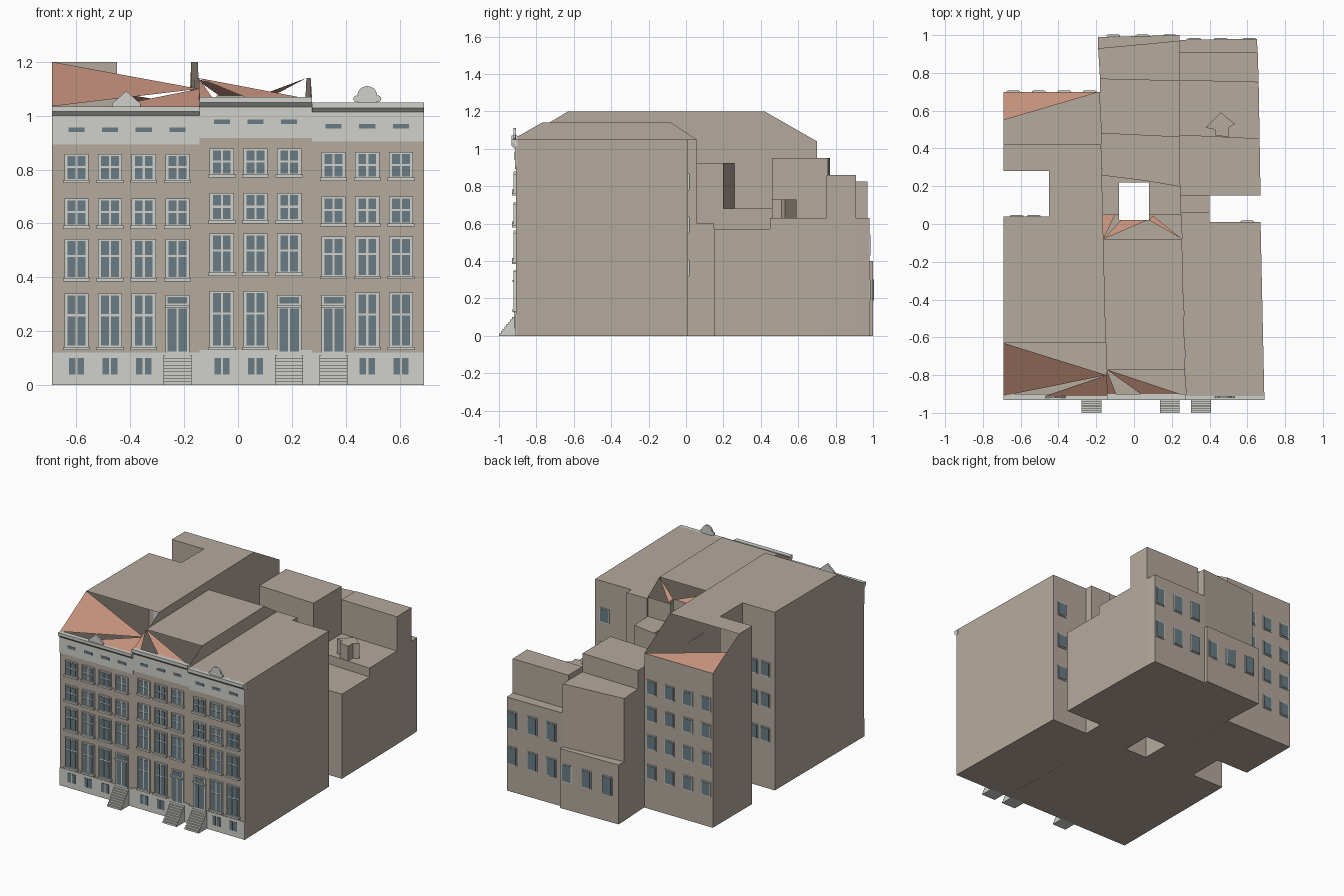
import bpy, bmesh, math
from mathutils import Matrix, Vector

cube = bpy.data.objects.get("Cube")
if cube:
    bpy.data.objects.remove(cube, do_unlink=True)


def material(name, rgb):
    m = bpy.data.materials.new(name)
    m.use_nodes = True
    m.diffuse_color = (*rgb, 1)
    m.node_tree.nodes["Principled BSDF"].inputs["Base Color"].default_value = (*rgb, 1)
    return m


TAN = material("tan_wall", (0.46, 0.40, 0.34))
TRIM = material("pale_stone", (0.63, 0.63, 0.60))
GLASS = material("blue_grey_glass", (0.14, 0.20, 0.23))
TILE = material("terracotta_tile", (0.55, 0.28, 0.20))


def finish(name, bm, mat):
    mesh = bpy.data.meshes.new(name)
    bm.to_mesh(mesh)
    bm.free()
    mesh.materials.append(mat)
    ob = bpy.data.objects.new(name, mesh)
    bpy.context.scene.collection.objects.link(ob)


def box(bm, x0, x1, y0, y1, z0, z1):
    mid = Vector((x0 + x1, y0 + y1, z0 + z1)) / 2
    size = Matrix.Diagonal((x1 - x0, abs(y1 - y0), z1 - z0, 1))
    bmesh.ops.create_cube(bm, size=1, matrix=Matrix.Translation(mid) @ size)


def polygons(name, polys, h, mat):
    """Roof faces whose height follows h(y)."""
    bm = bmesh.new()
    for p in polys:
        bm.faces.new([bm.verts.new((x, y, h(y))) for x, y in p])
    finish(name, bm, mat)


def shell(name, plan, h, roof=True):
    """Walls and floor over a counter-clockwise plan, with an optional flat roof."""
    top = h if callable(h) else lambda y: h
    bm = bmesh.new()
    low = [bm.verts.new((x, y, 0)) for x, y in plan]
    high = [bm.verts.new((x, y, top(y))) for x, y in plan]
    n = len(plan)
    for i in range(n):
        j = (i + 1) % n
        bm.faces.new((low[i], low[j], high[j], high[i]))
    bm.faces.new(low[::-1])
    if roof:
        bm.faces.new(high)
    finish(name, bm, TAN)


def extrude_profile(name, pts, place, depth, mat):
    """Flat profile placed in space by a function, then pushed along depth."""
    bm = bmesh.new()
    f = bm.faces.new([bm.verts.new(place(a, b)) for a, b in pts])
    new = bmesh.ops.extrude_face_region(bm, geom=[f])["geom"]
    bmesh.ops.translate(bm, vec=depth, verts=[v for v in new if isinstance(v, bmesh.types.BMVert)])
    bmesh.ops.recalc_face_normals(bm, faces=bm.faces)
    finish(name, bm, mat)


def ramp(*keys):
    def h(y):
        for (a, za), (b, zb) in zip(keys, keys[1:]):
            if y <= b:
                return za + (zb - za) * (y - a) / (b - a)
        return keys[-1][1]
    return h


FRONT = -0.91

# Right-hand house: tall ridge, side court and partly open roof slopes
h_right = ramp((FRONT, 1.035), (-0.63, 1.2), (0.42, 1.2), (0.7, 1.04))
court = [(-0.69, 0.28), (-0.45, 0.28), (-0.45, 0.04), (-0.69, 0.04)]
shell("right_house_walls", [(-0.69, FRONT), (-0.143, FRONT), (-0.149, -0.63), (-0.174, 0.42),
      (-0.18, 0.7), (-0.69, 0.7), (-0.69, 0.42)] + court + [(-0.69, -0.63)], h_right, False)
polygons("right_house_flat_roof", [[(-0.69, -0.63), (-0.149, -0.63), (-0.174, 0.42),
         (-0.69, 0.42)] + court], h_right, TAN)
polygons("right_house_tiles", [
    [(-0.69, FRONT), (-0.145, -0.8), (-0.69, -0.63)],
    [(-0.47, FRONT), (-0.143, FRONT), (-0.145, -0.8)],
    [(-0.18, 0.7), (-0.69, 0.7), (-0.69, 0.55)]], h_right, TILE)

# Middle house: lower ridge with broken slopes, light well at the back
h_mid = ramp((FRONT, 1.06), (-0.77, 1.14), (-0.08, 1.14), (0.05, 1.055))
shell("middle_house_walls", [(-0.143, FRONT), (0.275, FRONT), (0.27, -0.77), (0.254, -0.08),
      (0.25, 0.05), (0.08, 0.05), (0.08, 0.02), (-0.08, 0.02), (-0.08, 0.05), (-0.167, 0.05),
      (-0.162, -0.08), (-0.146, -0.77)], h_mid, False)
polygons("middle_house_flat_roof", [[(-0.146, -0.77), (0.27, -0.77), (0.254, -0.08),
         (-0.162, -0.08)]], h_mid, TAN)
polygons("middle_house_tiles", [
    [(-0.143, FRONT), (-0.09, FRONT), (-0.146, -0.77)],
    [(0.05, FRONT), (0.275, FRONT), (-0.146, -0.77)],
    [(-0.162, -0.08), (-0.1, 0.05), (-0.167, 0.05)],
    [(-0.162, -0.08), (0.07, 0.02), (-0.07, 0.02)],
    [(0.08, 0.02), (0.254, -0.08), (0.1, 0.045)]], h_mid, TILE)

# Left-hand house: flat roof
shell("left_house", [(0.275, FRONT), (0.69, FRONT), (0.67, 0.01), (0.4, 0.01), (0.4, 0.06),
      (0.25, 0.06)], 1.05)

# Stepped rear wings
shell("light_well_wing", [(-0.17, 0.05), (-0.08, 0.05), (-0.08, 0.22), (0.08, 0.22),
      (0.08, 0.05), (0.25, 0.05), (0.245, 0.2), (0.07, 0.23), (-0.17, 0.26)], 0.925)
shell("link_wing", [(-0.17, 0.26), (0.07, 0.23), (0.245, 0.2), (0.24, 0.46), (-0.175, 0.48)], 0.68)
shell("tall_rear_wing", [(-0.175, 0.48), (0.24, 0.46), (0.24, 0.76), (-0.18, 0.77)], 0.95)
shell("mid_rear_wing", [(-0.18, 0.77), (0.24, 0.76), (0.24, 0.97), (-0.19, 0.93)], 0.825)
shell("low_rear_wing", [(-0.19, 0.93), (0.24, 0.97), (0.24, 1.0), (-0.19, 0.99)], 0.4)
shell("side_passage", [(0.25, 0.06), (0.4, 0.06), (0.4, 0.15), (0.245, 0.15)], 0.6)
shell("low_terrace", [(0.245, 0.15), (0.67, 0.15), (0.665, 0.45), (0.24, 0.47)], 0.57)
shell("upper_terrace", [(0.24, 0.47), (0.665, 0.45), (0.66, 0.75), (0.24, 0.76)], 0.63)
shell("left_rear_block", [(0.24, 0.76), (0.66, 0.75), (0.655, 0.91), (0.24, 0.91)], 0.86)
shell("left_rear_ledge", [(0.24, 0.91), (0.655, 0.91), (0.65, 0.98), (0.24, 0.975)], 0.63)
shell("terrace_chimney", [(0.43, 0.47), (0.5, 0.46), (0.5, 0.51), (0.535, 0.53), (0.46, 0.59),
      (0.38, 0.51), (0.43, 0.5)], 0.73)

frames, glass, sills, bands, steps = (bmesh.new() for _ in range(5))


def panes(x, w, rows, y, out):
    """Two columns of glass for each height range."""
    for z0, z1 in rows:
        for s in (-1, 1):
            cx = x + s * w / 4
            box(glass, cx - w / 4 + 0.004, cx + w / 4 - 0.004, y, y + out, z0, z1)


def street_window(x, z0, z1, split):
    box(frames, x - 0.042, x + 0.042, FRONT + 0.01, FRONT - 0.008, z0, z1 + 0.008)
    box(sills, x - 0.05, x + 0.05, FRONT + 0.01, FRONT - 0.02, z0 - 0.01, z0 + 0.002)
    for s in (-1, 1):
        box(frames, x + s * 0.042 - 0.003, x + s * 0.042 + 0.003, FRONT, FRONT - 0.013, z0, z1 + 0.008)
    zs = z0 + (z1 - z0) * split
    panes(x, 0.074, [(z0 + 0.006, zs - 0.004), (zs + 0.004, z1)], FRONT, -0.011)


def entrance(x, top):
    box(frames, x - 0.045, x + 0.045, FRONT + 0.01, FRONT - 0.008, 0.11, top)
    box(sills, x - 0.046, x + 0.046, FRONT, FRONT - 0.018, 0.288, 0.298)
    panes(x, 0.08, [(0.125, 0.285)], FRONT, -0.011)
    box(glass, x - 0.036, x + 0.036, FRONT, FRONT - 0.011, 0.302, top - 0.008)
    n = 9
    for i in range(n):
        box(steps, x - 0.052, x + 0.052, -1 + 0.09 * i / n, FRONT, 0.112 * i / n, 0.112 * (i + 1) / n)


# Street fronts: x range, bays, door bay, lift of the floors, plinth, frieze and cornice heights
fronts = [
    (-0.69, -0.143, (-0.6, -0.475, -0.35, -0.225), -0.225, 0.0, 0.12, 0.893, 1.0, 1.035),
    (-0.143, 0.275, (-0.06, 0.065, 0.19), 0.19, 0.02, 0.13, 0.918, 1.033, 1.07),
    (0.275, 0.69, (0.355, 0.48, 0.605), 0.355, 0.008, 0.12, 0.905, 1.013, 1.05)]
for x0, x1, bays, door, lift, plinth, frieze, eave, top in fronts:
    box(bands, x0, x1, FRONT + 0.004, FRONT - 0.004, 0, plinth)
    box(bands, x0, x1, FRONT + 0.004, FRONT - 0.004, frieze, eave + 0.01)
    extrude_profile("cornice", [(FRONT + 0.01, eave), (FRONT - 0.006, eave), (FRONT - 0.022, eave + 0.016),
                    (FRONT - 0.022, top), (FRONT + 0.01, top)],
                    lambda a, b: (x0, a, b), (x1 - x0, 0, 0), TRIM)
    for x in bays:
        for z0, z1, split in ((0.76, 0.85, 0.55), (0.59, 0.685, 0.55), (0.395, 0.535, 0.6)):
            street_window(x, z0 + lift, z1 + lift, split)
        zf = (frieze + eave) / 2
        box(glass, x - 0.03, x + 0.03, FRONT, FRONT - 0.007, zf - 0.007, zf + 0.01)
        if x == door:
            entrance(x, 0.335)
        else:
            street_window(x, 0.14, 0.332 + lift / 2, 0.62)
            panes(x, 0.064, [(0.04, 0.1)], FRONT, -0.007)

# Rear windows: wall y, columns, sill heights, window height
rear = [
    (0.7, (-0.64, -0.505, -0.37, -0.235), (0.21, 0.41, 0.6, 0.78), 0.085),
    (0.978, (0.32, 0.46, 0.61), (0.19, 0.43), 0.11),
    (0.996, (-0.11, 0.045, 0.19), (0.19,), 0.11),
    (0.04, (-0.62, -0.53), (0.32, 0.55, 0.76), 0.085),
    (0.01, (0.6,), (0.32, 0.55, 0.78), 0.085)]
for y, columns, levels, height in rear:
    for x in columns:
        for z in levels:
            box(frames, x - 0.036, x + 0.036, y - 0.004, y + 0.005, z - 0.006, z + height + 0.006)
            box(glass, x - 0.03, x + 0.03, y, y + 0.008, z, z + height)

finish("window_frames", frames, TRIM)
finish("window_glass", glass, GLASS)
finish("window_sills", sills, TRIM)
finish("plinths_and_friezes", bands, TRIM)
finish("entrance_steps", steps, TRIM)

# Roofline ornaments
upright = lambda a, b: (a, FRONT - 0.012, b)
extrude_profile("triangular_pediment", [(-0.468, 1.035), (-0.362, 1.035), (-0.362, 1.045),
                (-0.415, 1.092), (-0.468, 1.045)], upright, (0, 0.012, 0), TRIM)


def disc(cx, cz, r, start=0, end=math.tau, n=16):
    return [(cx + r * math.cos(start + (end - start) * i / n),
             cz + r * math.sin(start + (end - start) * i / n)) for i in range(n)]


extrude_profile("arched_pediment", [(0.445, 1.05), (0.515, 1.05)] + disc(0.48, 1.073, 0.037, 0, math.pi)
                + [(0.445, 1.073)], upright, (0, 0.012, 0), TRIM)
for side in (-1, 1):
    extrude_profile("pediment_scroll", disc(0.48 + side * 0.04, 1.063, 0.012), upright, (0, 0.01, 0), TRIM)
